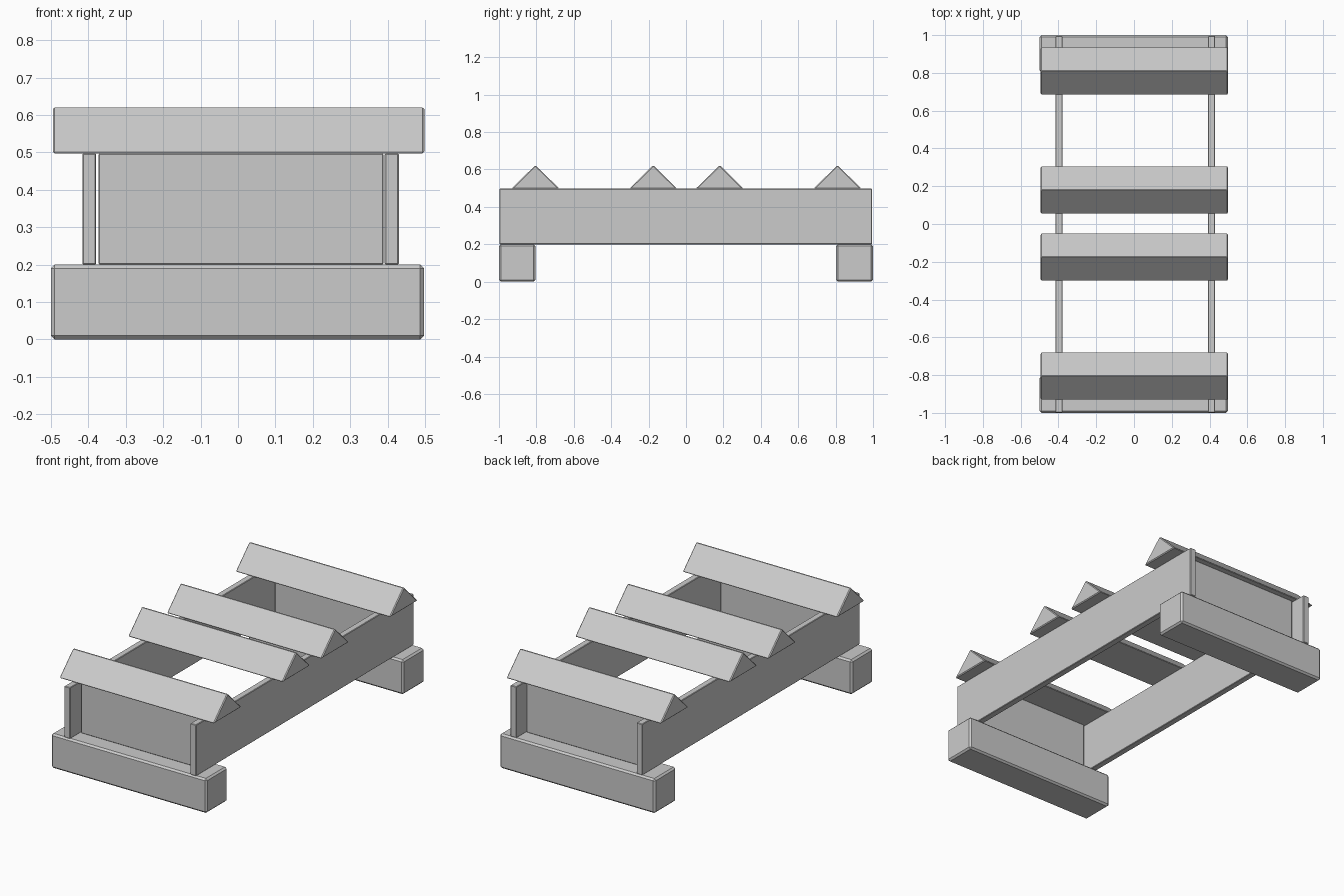
import bpy
import bmesh

cube = bpy.data.objects.get("Cube")
if cube:
    bpy.data.objects.remove(cube, do_unlink=True)

grey = bpy.data.materials.new("plain_grey")
grey.use_nodes = True
COLOUR = (0.6, 0.6, 0.6, 1)
grey.diffuse_color = COLOUR
grey.node_tree.nodes["Principled BSDF"].inputs["Base Color"].default_value = COLOUR


def prism(name, profile, x0, x1, bevel):
    """Extrude a (y, z) profile along x and soften its edges."""
    bm = bmesh.new()
    face = bm.faces.new([bm.verts.new((x0, y, z)) for y, z in profile])
    result = bmesh.ops.extrude_face_region(bm, geom=[face])
    moved = [v for v in result["geom"] if isinstance(v, bmesh.types.BMVert)]
    bmesh.ops.translate(bm, verts=moved, vec=(x1 - x0, 0, 0))
    bmesh.ops.recalc_face_normals(bm, faces=bm.faces)
    mesh = bpy.data.meshes.new(name)
    bm.to_mesh(mesh)
    bm.free()
    mesh.materials.append(grey)
    obj = bpy.data.objects.new(name, mesh)
    bpy.context.collection.objects.link(obj)
    mod = obj.modifiers.new("edge_bevel", 'BEVEL')
    mod.width = bevel
    mod.segments = 1
    return obj


def box(name, x0, x1, y0, y1, z0, z1, bevel):
    return prism(name, [(y0, z0), (y1, z0), (y1, z1), (y0, z1)], x0, x1, bevel)


# Square feet across both ends
box("front_foot", -0.5, 0.497, -1.0, -0.805, 0, 0.2, 0.01)
box("back_foot", -0.5, 0.497, 0.803, 1.0, 0, 0.2, 0.01)

# Long side planks
box("right_side_plank", -0.416, -0.379, -0.998, 0.995, 0.2, 0.497, 0.003)
box("left_side_plank", 0.392, 0.43, -0.998, 0.995, 0.2, 0.497, 0.003)

# Recessed end panels between the planks
box("front_panel", -0.373, 0.389, -0.905, -0.87, 0.2, 0.497, 0.003)
box("back_panel", -0.373, 0.389, 0.87, 0.905, 0.2, 0.497, 0.003)

# Triangular rails laid across the top
HALF_WIDTH = 0.128
for i, y in enumerate((-0.805, -0.175, 0.18, 0.81)):
    profile = [(y - HALF_WIDTH, 0.497), (y + HALF_WIDTH, 0.497), (y, 0.623)]
    prism(f"top_rail_{i + 1}", profile, -0.495, 0.498, 0.005)
